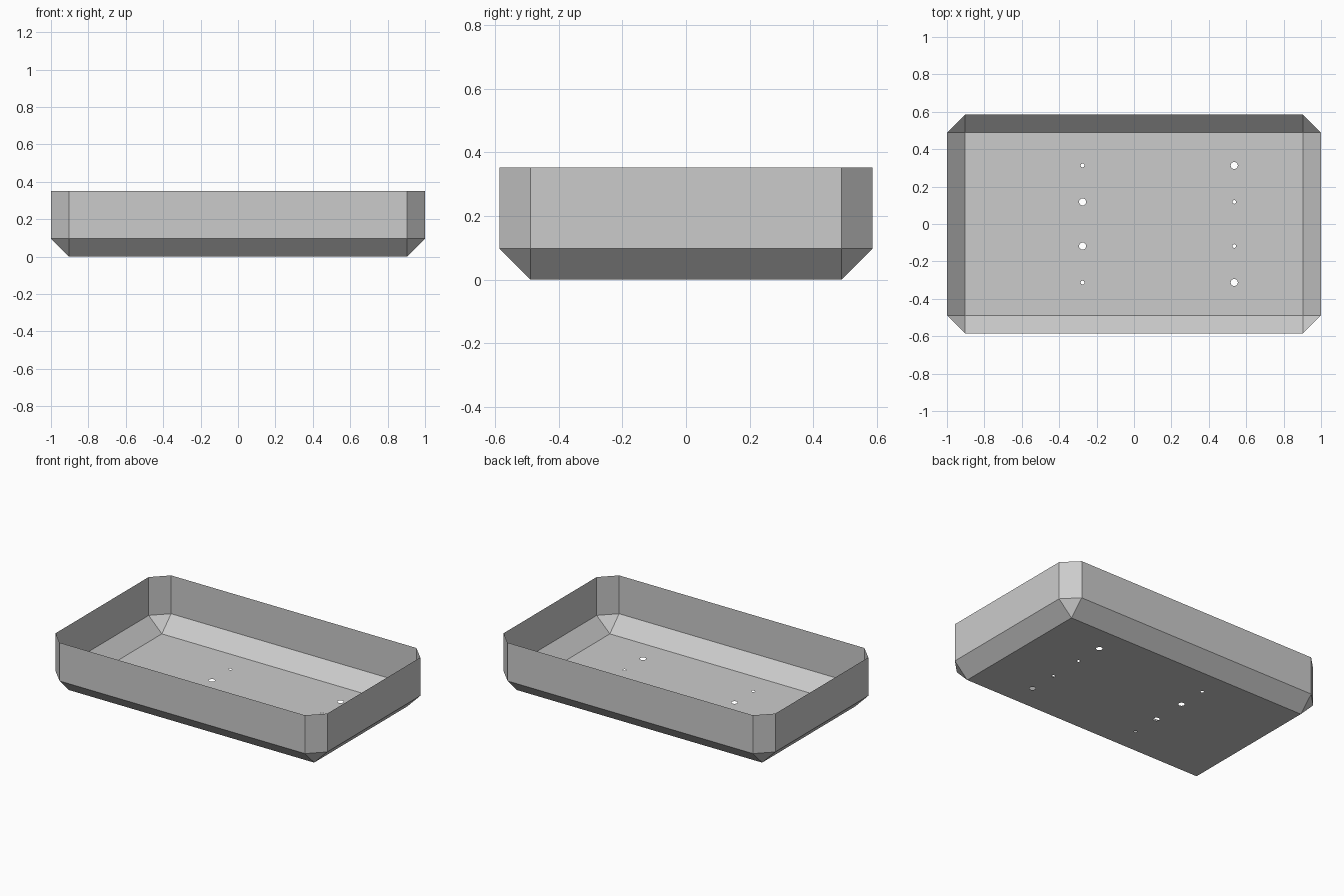
import bpy
import bmesh
from math import cos, sin, tau

cube = bpy.data.objects.get("Cube")
if cube:
    bpy.data.objects.remove(cube, do_unlink=True)

HALF_X, HALF_Y = 1.0, 0.586     # outer half size
CHAMFER = 0.097                 # corner and lower edge bevel
RIM_Z = 0.352
IN_X, IN_Y = HALF_X - CHAMFER, HALF_Y - CHAMFER

grey = bpy.data.materials.new("sheet_grey")
grey.use_nodes = True
colour = (0.6, 0.6, 0.6, 1)
grey.diffuse_color = colour
grey.node_tree.nodes["Principled BSDF"].inputs["Base Color"].default_value = colour

bm = bmesh.new()


def ring(points, z):
    return [bm.verts.new((x, y, z)) for x, y in points]


def loop_edges(verts):
    return [bm.edges.new((v, verts[(i + 1) % len(verts)])) for i, v in enumerate(verts)]


# Outlines: rectangular floor and octagonal wall, counter-clockwise
corners = [(1, -1), (1, 1), (-1, 1), (-1, -1)]
octagon = []
for sx, sy in corners:
    pair = [(sx * IN_X, sy * HALF_Y), (sx * HALF_X, sy * IN_Y)]
    octagon += pair if sx * sy < 0 else pair[::-1]
floor = ring([(sx * IN_X, sy * IN_Y) for sx, sy in corners], 0)
lower = ring(octagon, CHAMFER)
upper = ring(octagon, RIM_Z)

# Floor with drilled mounting holes, large and small swapped between columns
edges = loop_edges(floor)
for x, outer_r, inner_r in ((-0.275, 0.01, 0.019), (0.536, 0.019, 0.01)):
    for side in (-1, 1):
        for y, r in ((0.313, outer_r), (0.118, inner_r)):
            circle = [(x + r * cos(tau * i / 24), side * y + r * sin(tau * i / 24))
                      for i in range(24)]
            edges += loop_edges(ring(circle, 0))
bmesh.ops.triangle_fill(bm, edges=edges, use_beauty=True, normal=(0, 0, -1))

# Sloped lower sides with triangular corners
for i in range(4):
    a, b = lower[2 * i], lower[2 * i + 1]
    c = lower[(2 * i + 2) % 8]
    bm.faces.new((floor[i], b, a))
    bm.faces.new((floor[i], floor[(i + 1) % 4], c, b))

# Upright walls
for i in range(8):
    j = (i + 1) % 8
    bm.faces.new((lower[i], lower[j], upper[j], upper[i]))

# Make every face point out of the tray
for face in bm.faces:
    face.normal_update()
    centre = face.calc_center_median()
    centre.z -= RIM_Z
    if face.normal.dot(centre) < 0:
        face.normal_flip()

mesh = bpy.data.meshes.new("tray_shell")
bm.to_mesh(mesh)
bm.free()
mesh.materials.append(grey)
tray = bpy.data.objects.new("tray_shell", mesh)
bpy.context.collection.objects.link(tray)
